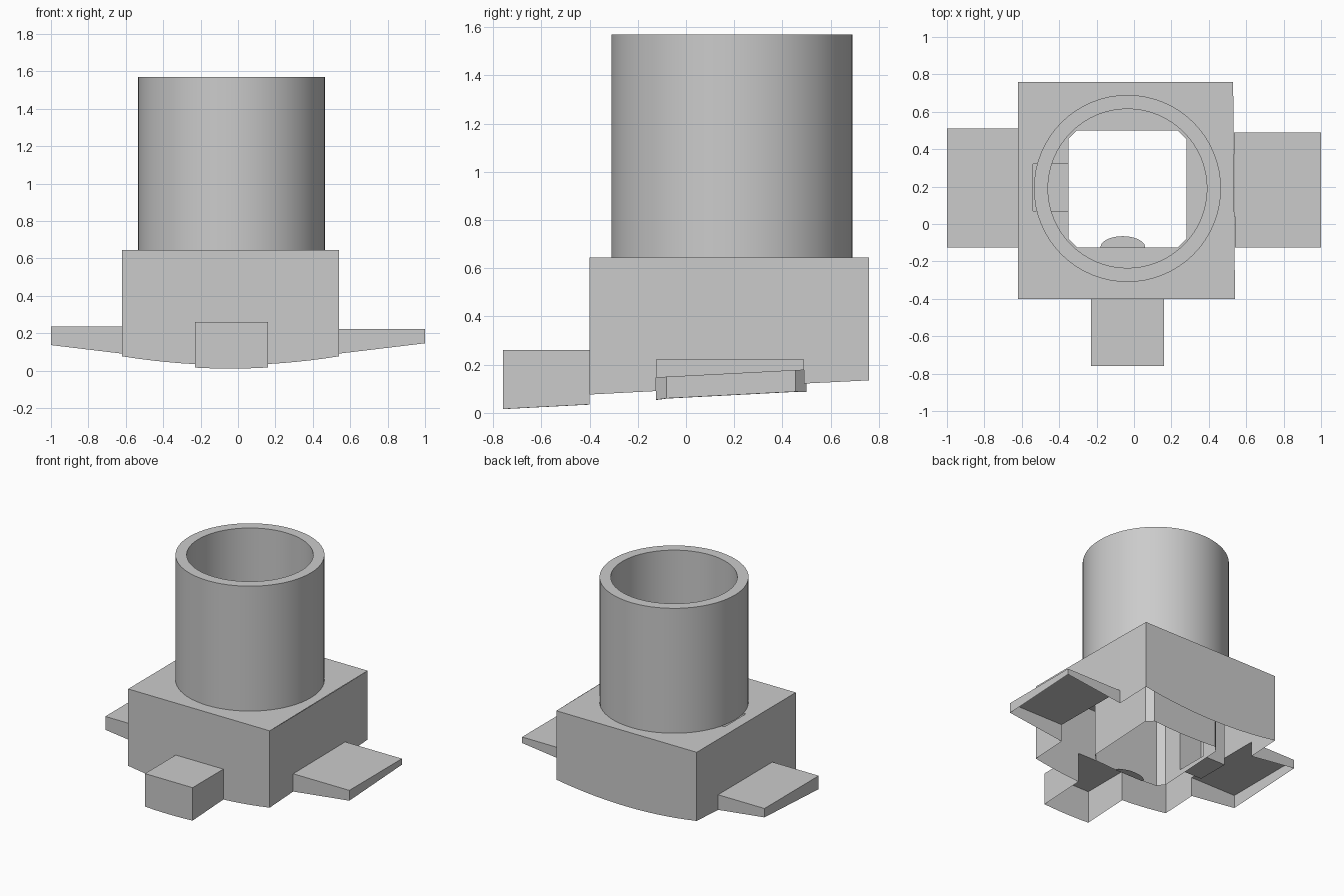
import bpy, bmesh, math
from mathutils import Vector

cube = bpy.data.objects.get("Cube")
if cube:
    bpy.data.objects.remove(cube, do_unlink=True)

grey = bpy.data.materials.new("light_grey")
grey.use_nodes = True
colour = (0.6, 0.6, 0.6, 1)
grey.diffuse_color = colour
grey.node_tree.nodes["Principled BSDF"].inputs["Base Color"].default_value = colour

TOP = 0.645
RIM = 1.57
CENTRE = (-0.035, 0.19)


def underside(x, y):
    """Height of the curved, slightly tilted lower edge."""
    d = abs(x + 0.04)
    rise = 0.14 * d * d if d < 0.58 else 0.047 + 0.12 * (d - 0.58)
    return 0.05 + 0.052 * y + rise


def finish(name, bm):
    bmesh.ops.remove_doubles(bm, verts=bm.verts, dist=0.0005)
    mesh = bpy.data.meshes.new(name)
    bm.to_mesh(mesh)
    bm.free()
    mesh.materials.append(grey)
    obj = bpy.data.objects.new(name, mesh)
    bpy.context.collection.objects.link(obj)
    return obj


def face(bm, points):
    return bm.faces.new([bm.verts.new(p) for p in points])


def wall(bm, path, top, bottom=None):
    """Sheet standing on a plan path, trimmed by the underside or a flat height."""
    for a, b in zip(path, path[1:]):
        a, b = Vector(a), Vector(b)
        n = max(1, round((b - a).length / 0.08)) if bottom is None else 1
        points = [a.lerp(b, i / n) for i in range(n + 1)]
        for p, q in zip(points, points[1:]):
            zp = underside(*p) if bottom is None else bottom
            zq = underside(*q) if bottom is None else bottom
            face(bm, [(*p, zp), (*q, zq), (*q, top), (*p, top)])


# Arms: plan path from the box, round the tip and back, with the top height
arms = {
    "front_arm": ([(-0.23, -0.4), (-0.23, -0.76), (0.16, -0.76), (0.16, -0.4)], 0.26),
    "left_arm": ([(0.54, -0.125), (1, -0.125), (1, 0.49), (0.535, 0.49)], 0.222),
    "right_arm": ([(-0.62, 0.51), (-1, 0.51), (-1, -0.125), (-0.62, -0.125)], 0.235),
}
for name, (path, height) in arms.items():
    bm = bmesh.new()
    wall(bm, path, height)
    face(bm, [(*p, height) for p in path])
    finish(name, bm)

# Box walls, open where the arms run in
bm = bmesh.new()
front, left, right = (arms[k][0] for k in arms)
corners = [(0.54, -0.4), (0.53, 0.76), (-0.62, 0.76), (-0.62, -0.4)]
wall(bm, [front[-1], corners[0], left[0]], TOP)
wall(bm, [left[-1], corners[1], corners[2], right[0]], TOP)
wall(bm, [right[-1], corners[3], front[0]], TOP)
for path, height in arms.values():
    wall(bm, [path[0], path[-1]], TOP, height)
finish("box_walls", bm)

# Central well with clipped corners and a keyway
X0, X1, Y0, Y1, C = -0.35, 0.28, -0.125, 0.5, 0.045
KEY_Y0, KEY_Y1, KEY_X, KEY_Z = 0.07, 0.32, -0.54, 0.11
well = [(X0, KEY_Y1), (X0, Y1 - C), (X0 + C, Y1), (X1 - C, Y1), (X1, Y1 - C),
        (X1, Y0 + C), (X1 - C, Y0), (X0 + C, Y0), (X0, Y0 + C), (X0, KEY_Y0)]
key = [(X0, KEY_Y0), (KEY_X, KEY_Y0), (KEY_X, KEY_Y1), (X0, KEY_Y1)]
bm = bmesh.new()
wall(bm, well, TOP)
wall(bm, key, TOP, KEY_Z)
wall(bm, [key[0], key[3]], KEY_Z)
face(bm, [(*p, KEY_Z) for p in reversed(key)])
finish("well_walls", bm)

# Box top with the well cut out
bm = bmesh.new()
edges = []
for loop in (corners, well + key[1:3]):
    verts = [bm.verts.new((*p, TOP)) for p in loop]
    edges += [bm.edges.new((v, verts[i - 1])) for i, v in enumerate(verts)]
bmesh.ops.triangle_fill(bm, use_beauty=True, use_dissolve=False, edges=edges)
for f in bm.faces:
    f.normal_update()
    if f.normal.z < 0:
        f.normal_flip()
finish("box_top", bm)

# Half-round lip at the foot of the well
bm = bmesh.new()
arc = [math.pi * i / 12 for i in range(13)]
face(bm, [(-0.06 + 0.12 * math.cos(a), Y0 + 0.06 * math.sin(a), 0.043) for a in arc])
finish("well_lip", bm)

# Round tube
bm = bmesh.new()
SIDES = 64
section = [(0.5, TOP), (0.5, RIM), (0.425, RIM), (0.425, TOP)]
rings = []
for radius, z in section:
    angles = [math.tau * i / SIDES for i in range(SIDES)]
    rings.append([bm.verts.new((CENTRE[0] + radius * math.cos(a),
                                CENTRE[1] + radius * math.sin(a), z)) for a in angles])
for low, high in zip(rings, rings[1:] + rings[:1]):
    for i in range(SIDES):
        j = (i + 1) % SIDES
        bm.faces.new((low[i], low[j], high[j], high[i]))
tube = finish("tube", bm)
bpy.ops.object.select_all(action="DESELECT")
tube.select_set(True)
bpy.context.view_layer.objects.active = tube
bpy.ops.object.shade_smooth_by_angle(angle=math.radians(30))
